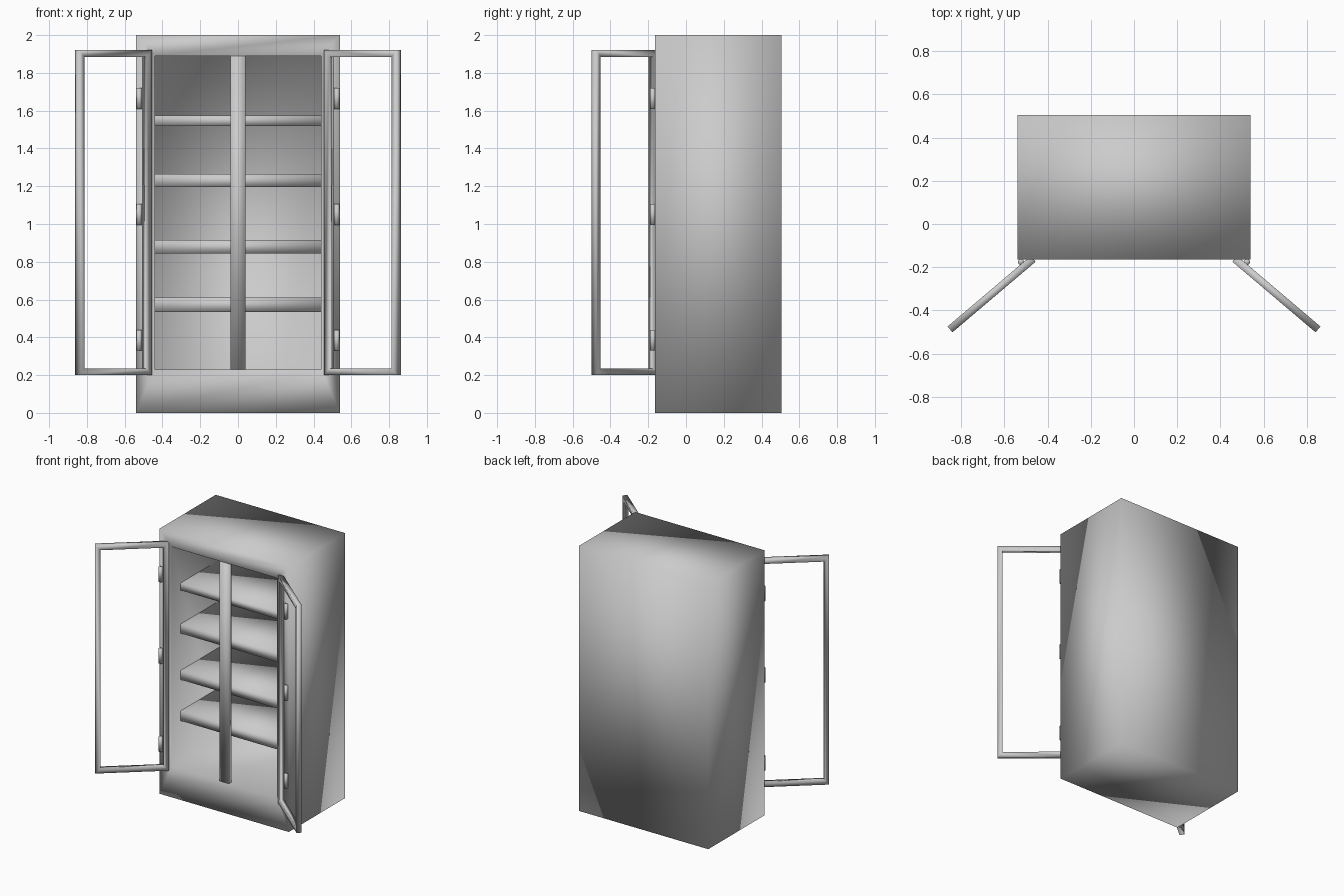
import bpy, bmesh, math
from mathutils import Matrix, Vector

cube = bpy.data.objects.get("Cube")
if cube:
    bpy.data.objects.remove(cube)

grey = bpy.data.materials.new("plain grey")
grey.use_nodes = True
COLOUR = (0.6, 0.6, 0.6, 1)
grey.diffuse_color = COLOUR
grey.node_tree.nodes["Principled BSDF"].inputs["Base Color"].default_value = COLOUR


def finish(name, bm):
    bmesh.ops.recalc_face_normals(bm, faces=bm.faces)
    for f in bm.faces:
        f.smooth = True
    mesh = bpy.data.meshes.new(name)
    bm.to_mesh(mesh)
    bm.free()
    mesh.materials.append(grey)
    ob = bpy.data.objects.new(name, mesh)
    bpy.context.collection.objects.link(ob)
    return ob


def add_box(bm, lo, hi):
    lo, hi = Vector(lo), Vector(hi)
    size = Matrix.Diagonal((*(hi - lo), 1))
    return bmesh.ops.create_cube(bm, size=1, matrix=Matrix.Translation((lo + hi) / 2) @ size)["verts"]


def box(name, lo, hi):
    bm = bmesh.new()
    add_box(bm, lo, hi)
    return finish(name, bm)


HALF_W, FRONT, BACK, TOP = 0.54, -0.165, 0.505, 2.0
OPEN_X, OPEN_LOW, OPEN_HIGH, INNER_BACK = 0.44, 0.23, 1.89, 0.44

# Carcass: one box whose front is inset and pushed in
bm = bmesh.new()
add_box(bm, (-HALF_W, FRONT, 0), (HALF_W, BACK, TOP))
bm.normal_update()
front = min(bm.faces, key=lambda f: f.calc_center_median().y)
bmesh.ops.inset_region(bm, faces=[front], thickness=0.1)
for v in front.verts:
    v.co.x = math.copysign(OPEN_X, v.co.x)
    v.co.z = OPEN_HIGH if v.co.z > 1 else OPEN_LOW
pushed = bmesh.ops.extrude_face_region(bm, geom=[front])["geom"]
for v in [g for g in pushed if isinstance(g, bmesh.types.BMVert)]:
    v.co.y = INNER_BACK
if front.is_valid:
    bmesh.ops.delete(bm, geom=[front], context="FACES_ONLY")
finish("cabinet_body", bm)

# Centre post and shelves
box("centre_post", (-0.04, FRONT, OPEN_LOW), (0.04, FRONT + 0.03, OPEN_HIGH))
for i, (low, high) in enumerate([(0.535, 0.61), (0.845, 0.915), (1.195, 1.265), (1.52, 1.575)]):
    box(f"shelf_{i + 1}", (-OPEN_X, FRONT + 0.11, low), (OPEN_X, INNER_BACK, high))

# Open door frames: a rectangle with a hole, swung outwards
LENGTH, BAR, THICK = 0.505, 0.036, 0.035
DOOR_LOW, DOOR_HIGH = 0.2, 1.92


def door(name, side):
    bm = bmesh.new()
    add_box(bm, (0, -THICK / 2, DOOR_LOW), (LENGTH, THICK / 2, DOOR_HIGH))
    bm.normal_update()
    faces = [f for f in bm.faces if abs(f.normal.y) > 0.9]
    bmesh.ops.inset_individual(bm, faces=faces, thickness=BAR, use_even_offset=True)
    edges = [e for f in faces for e in f.edges]
    bmesh.ops.delete(bm, geom=faces, context="FACES_ONLY")
    bmesh.ops.bridge_loops(bm, edges=edges)
    swing = Matrix.Translation((-0.852, -0.488, 0)) @ Matrix.Rotation(math.radians(40.3), 4, "Z")
    bm.transform(Matrix.Diagonal((side, 1, 1, 1)) @ swing)
    finish(name, bm)


# Doors and hinge barrels on both sides
for side, label in ((-1, "left"), (1, "right")):
    door(f"{label}_door_frame", -side)
    for i, z in enumerate((0.385, 1.05, 1.665)):
        bm = bmesh.new()
        bmesh.ops.create_cone(bm, cap_ends=True, segments=12, radius1=0.014, radius2=0.014,
                              depth=0.11, matrix=Matrix.Translation((side * 0.523, -0.176, z)))
        finish(f"{label}_hinge_{i + 1}", bm)
